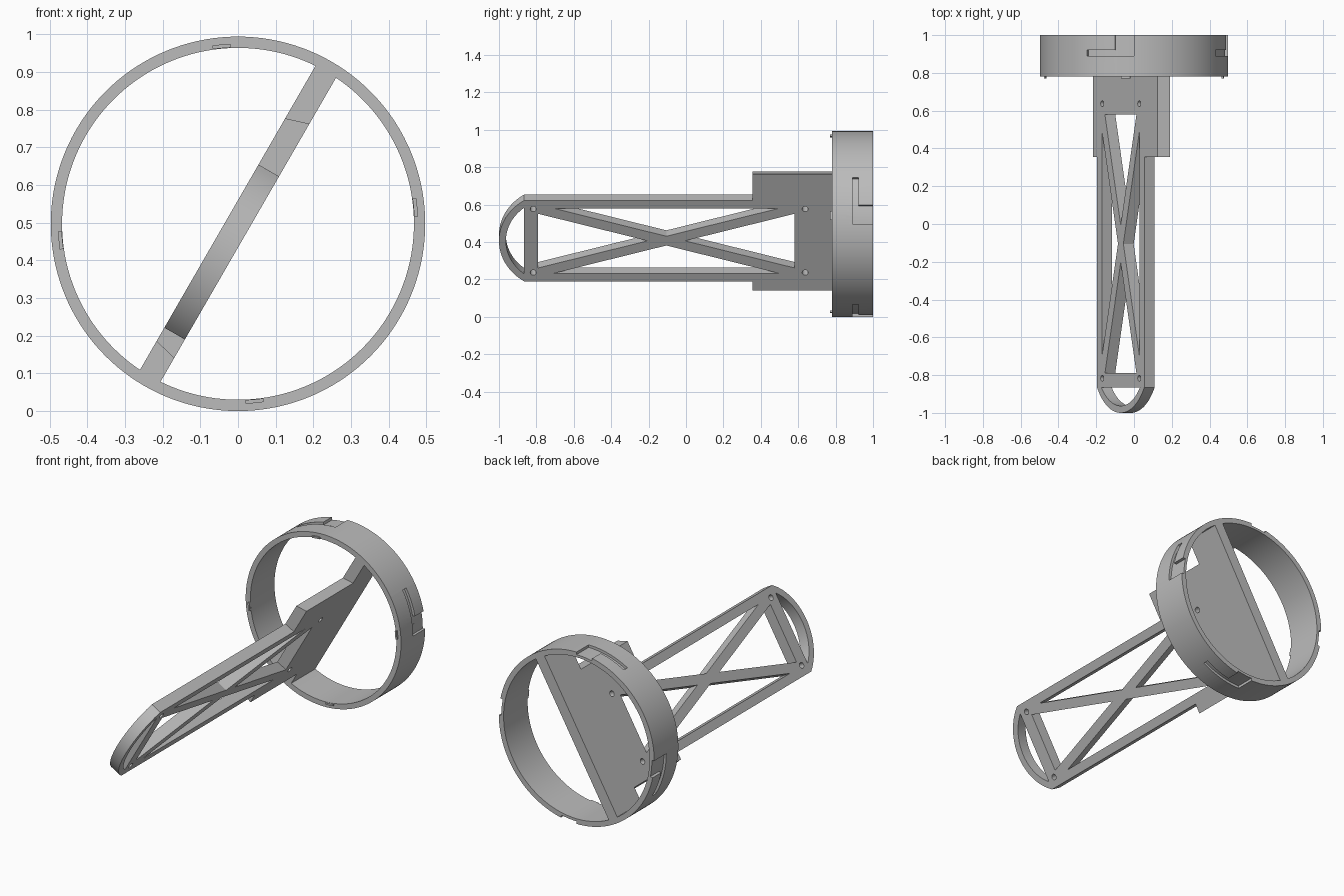
import bpy
import bmesh
from math import radians, sin, cos
from mathutils import Matrix, Vector

cube = bpy.data.objects.get("Cube")
if cube:
    bpy.data.objects.remove(cube, do_unlink=True)

grey = bpy.data.materials.new("matte_grey")
grey.use_nodes = True
colour = (0.5, 0.5, 0.5, 1)
grey.diffuse_color = colour
grey.node_tree.nodes["Principled BSDF"].inputs["Base Color"].default_value = colour

CENTRE = 0.497      # height of the ring axis, also its outer radius
HALF = 0.0315       # half the plate thickness
ARM = -0.0865       # arm centre line across the plate
FRONT = 0.78        # front of the ring


def add_object(name, mesh):
    ob = bpy.data.objects.new(name, mesh)
    bpy.context.collection.objects.link(ob)
    mesh.materials.clear()
    mesh.materials.append(grey)
    return ob


def smooth(ob):
    bpy.ops.object.select_all(action='DESELECT')
    ob.select_set(True)
    bpy.context.view_layer.objects.active = ob
    bpy.ops.object.shade_smooth_by_angle(angle=radians(30))


def sector(name, r0, r1, a0, a1, y0, y1, steps):
    """Curved block around the ring axis; a full turn closes on itself."""
    full = a1 - a0 >= 360
    bm = bmesh.new()
    rows = []
    for i in range(steps if full else steps + 1):
        a = radians(a0 + (a1 - a0) * i / steps)
        rows.append([bm.verts.new((r * cos(a), y, CENTRE + r * sin(a)))
                     for r, y in ((r0, y0), (r1, y0), (r1, y1), (r0, y1))])
    pairs = list(zip(rows, rows[1:]))
    if full:
        pairs.append((rows[-1], rows[0]))
    else:
        bm.faces.new(rows[0])
        bm.faces.new(rows[-1])
    for p, q in pairs:
        for k in range(4):
            n = (k + 1) % 4
            bm.faces.new((p[k], p[n], q[n], q[k]))
    bmesh.ops.recalc_face_normals(bm, faces=bm.faces)
    mesh = bpy.data.meshes.new(name)
    bm.to_mesh(mesh)
    bm.free()
    return add_object(name, mesh)


def arc(cx, cy, r, a0, a1, steps):
    angles = [radians(a0 + (a1 - a0) * i / steps) for i in range(steps + 1)]
    return [(cx + r * cos(a), cy + r * sin(a)) for a in angles]


# Ring with four L-shaped locking grooves and four front nubs
ring = sector("ring", 0.467, CENTRE, 0, 360, FRONT, 1.0, 144)
for k in range(4):
    turn = 90 * k
    for part, a1, y1 in (("entry", 11.6, 1.05), ("channel", 30, 0.922)):
        cutter = sector(f"groove_{part}_{k + 1}", CENTRE - 0.015, CENTRE + 0.02,
                        turn + 0.01, turn + a1, 0.89, y1, 12)
        cutter.hide_render = True
        cutter.hide_set(True)
        cutter.display_type = 'WIRE'
        mod = ring.modifiers.new("groove", 'BOOLEAN')
        mod.operation = 'DIFFERENCE'
        mod.solver = 'EXACT'
        mod.object = cutter
    sector(f"front_nub_{k + 1}", 0.468, 0.478, turn + 2.4, turn + 8.2,
           FRONT - 0.01, FRONT + 0.01, 4)

# Bake the grooves and drop the cutters
graph = bpy.context.evaluated_depsgraph_get()
ring.data = bpy.data.meshes.new_from_object(ring.evaluated_get(graph))
ring.modifiers.clear()
for ob in list(bpy.data.objects):
    if ob.name.startswith("groove_"):
        bpy.data.objects.remove(ob, do_unlink=True)
smooth(ring)

# Plate outline: rounded tip, arm, wider hub, then a bar across the ring
right, left = ARM + 0.25, ARM - 0.25
hub_right, hub_left = 0.305, -0.378
step = 0.355
outline = arc(ARM, -0.701, 0.299, 213.3 - 0.0, 326.7, 32)
outline += [(right, step), (hub_right, step), (hub_right, FRONT), (0.482, FRONT),
            (0.482, 1.0), (-0.482, 1.0), (-0.482, FRONT), (hub_left, FRONT),
            (hub_left, step), (left, step)]

# Openings: tip window, four triangles leaving a cross brace, bolt holes
mid, y0, y1 = -0.105, -0.79, 0.58
openings = [arc(ARM, -0.701, 0.262, 218.8, 321.2, 32)]
for s, end in ((-1, y0), (1, y1)):
    openings.append([(ARM - 0.167, end), (ARM + 0.167, end), (ARM, mid + s * 0.1)])
    openings.append([(ARM + s * 0.2, mid - 0.6), (ARM + s * 0.2, mid + 0.6),
                     (ARM + s * 0.0286, mid)])
    for y in (-0.817, 0.637):
        openings.append(arc(ARM + s * 0.196, y, 0.016, 0, 345, 23))

curve = bpy.data.curves.new("plate_profile", 'CURVE')
curve.dimensions = '2D'
curve.fill_mode = 'BOTH'
curve.extrude = HALF
for points in [outline] + openings:
    spline = curve.splines.new('POLY')
    spline.points.add(len(points) - 1)
    for p, (u, y) in zip(spline.points, points):
        p.co = (u, y, 0, 1)
    spline.use_cyclic_u = True
profile = bpy.data.objects.new("plate_profile", curve)
bpy.context.collection.objects.link(profile)
bpy.context.view_layer.update()
graph = bpy.context.evaluated_depsgraph_get()
mesh = bpy.data.meshes.new_from_object(profile.evaluated_get(graph))
bpy.data.objects.remove(profile, do_unlink=True)

bm = bmesh.new()
bm.from_mesh(mesh)
bmesh.ops.remove_doubles(bm, verts=bm.verts, dist=0.0001)
# Hub ends are cut at a slant
for v in bm.verts:
    if v.co.z < 0:
        if abs(v.co.x - hub_right) < 0.001:
            v.co.x += 0.02
        elif abs(v.co.x - hub_left) < 0.001:
            v.co.x -= 0.016
bmesh.ops.recalc_face_normals(bm, faces=bm.faces)
# Lean the plate sixty degrees across the ring
across = Vector((cos(radians(60)), 0, sin(radians(60))))
along = Vector((0, 1, 0))
lean = Matrix((across, along, across.cross(along))).transposed().to_4x4()
bm.transform(Matrix.Translation((0, 0, CENTRE)) @ lean)
bm.to_mesh(mesh)
bm.free()
mesh.name = "truss_plate"
smooth(add_object("truss_plate", mesh))
